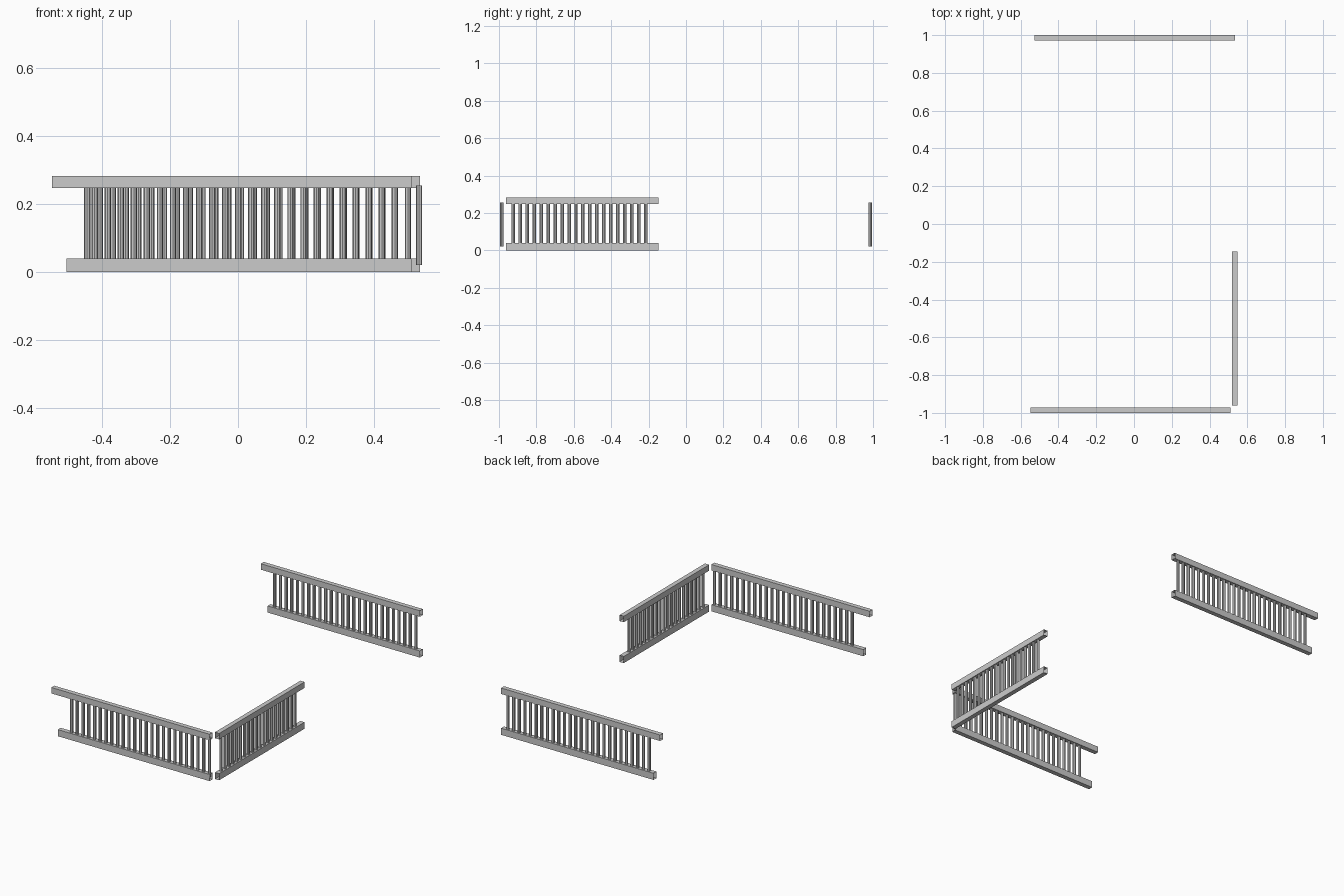
import bpy, bmesh, math
from mathutils import Matrix

if "Cube" in bpy.data.objects:
    bpy.data.objects.remove(bpy.data.objects["Cube"])

RAIL_W = 0.028     # rail thickness
POST_R = 0.0092    # baluster radius


def make_object(name, bm):
    mesh = bpy.data.meshes.new(name)
    bm.to_mesh(mesh)
    bm.free()
    obj = bpy.data.objects.new(name, mesh)
    bpy.context.collection.objects.link(obj)
    return obj


def rail(name, a, b, z0, z1, place):
    """Open-ended square tube running from a to b along local x."""
    bm = bmesh.new()
    h = RAIL_W / 2
    section = [(-h, z0), (h, z0), (h, z1), (-h, z1)]
    near = [bm.verts.new((a, y, z)) for y, z in section]
    far = [bm.verts.new((b, y, z)) for y, z in section]
    for i in range(4):
        j = (i + 1) % 4
        bm.faces.new((near[i], near[j], far[j], far[i]))
    bmesh.ops.recalc_face_normals(bm, faces=bm.faces)
    bm.transform(place)
    make_object(name, bm)


def balusters(name, first, last, count, place):
    """Evenly spaced round uprights set into both rails."""
    bm = bmesh.new()
    z0, z1 = 0.02, 0.255
    for i in range(count):
        x = first + (last - first) * i / (count - 1)
        bmesh.ops.create_cone(bm, cap_ends=True, segments=8,
                              radius1=POST_R, radius2=POST_R, depth=z1 - z0,
                              matrix=Matrix.Translation((x, 0, (z0 + z1) / 2)))
    bm.transform(place)
    make_object(name, bm)


def railing(name, top, bottom, posts, place):
    rail(name + "_top_rail", *top, 0.247, 0.283, place)
    rail(name + "_bottom_rail", *bottom, 0.0, 0.04, place)
    balusters(name + "_balusters", *posts, place)


# front railing
railing("front", (-0.548, 0.511), (-0.505, 0.511), (-0.422, 0.50, 25),
        Matrix.Translation((0, -0.986, 0)))

# back railing
railing("back", (-0.528, 0.536), (-0.483, 0.536), (-0.444, 0.50, 26),
        Matrix.Translation((0, 0.986, 0)))

# side railing, turned to run along y
railing("side", (-0.962, -0.146), (-0.962, -0.146), (-0.923, -0.216, 20),
        Matrix.Translation((0.533, 0, 0)) @ Matrix.Rotation(math.pi / 2, 4, 'Z'))
